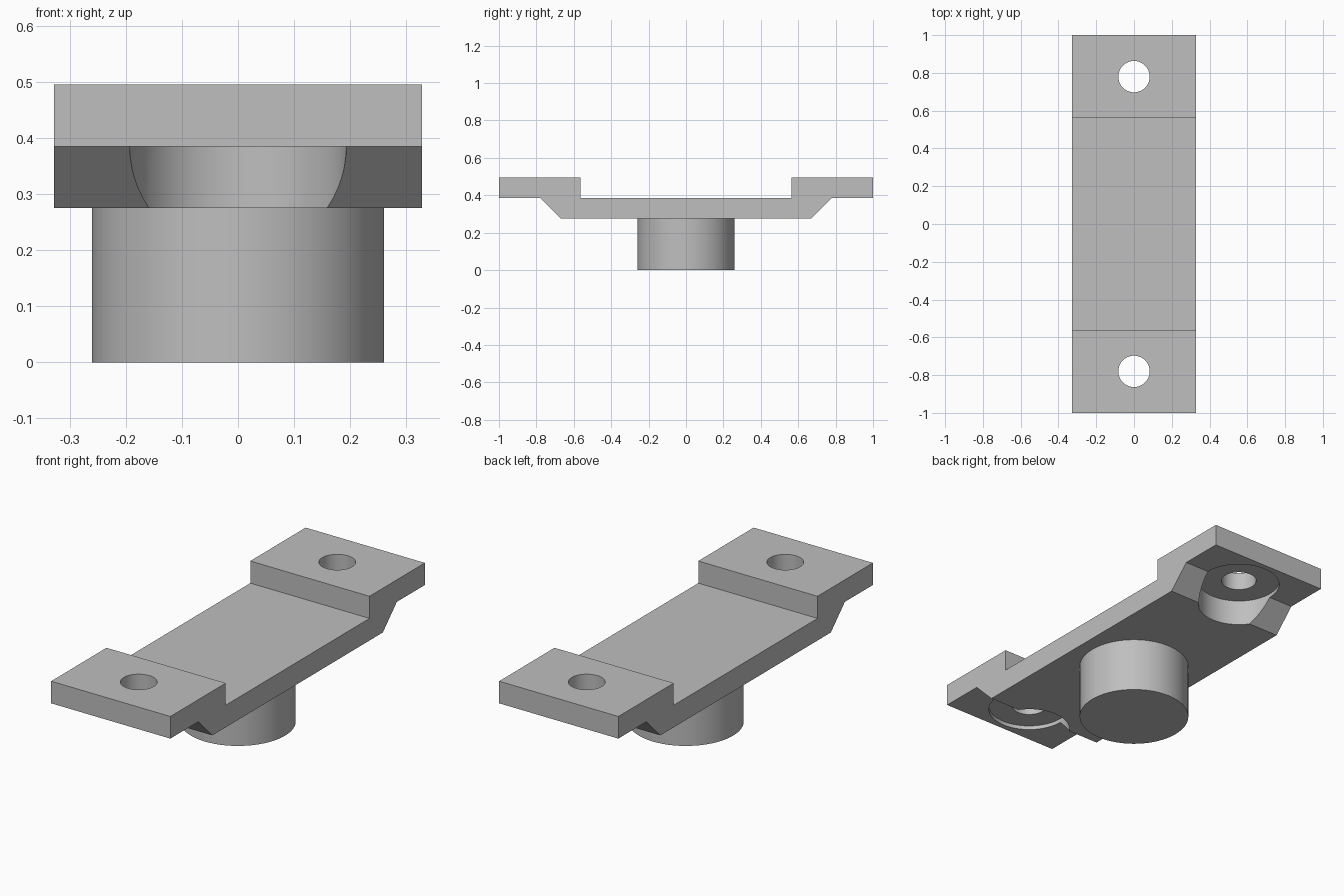
import bpy
import bmesh
import math

cube = bpy.data.objects.get("Cube")
if cube:
    bpy.data.objects.remove(cube, do_unlink=True)

HALF_WIDTH = 0.328
HOLE_Y = 0.78
FLANGE_Z, TOP_Z, BASE_Z = 0.385, 0.495, 0.275

grey = bpy.data.materials.new("plain grey")
grey.use_nodes = True
colour = (0.52, 0.52, 0.52, 1)
grey.diffuse_color = colour
grey.node_tree.nodes["Principled BSDF"].inputs["Base Color"].default_value = colour


def finish(bm, name):
    bmesh.ops.recalc_face_normals(bm, faces=bm.faces)
    mesh = bpy.data.meshes.new(name)
    bm.to_mesh(mesh)
    bm.free()
    mesh.materials.append(grey)
    obj = bpy.data.objects.new(name, mesh)
    bpy.context.collection.objects.link(obj)
    return obj


def cylinder(name, radius, y, z0, z1):
    bm = bmesh.new()
    bmesh.ops.create_cone(bm, cap_ends=True, segments=64, radius1=radius,
                          radius2=radius, depth=z1 - z0)
    bmesh.ops.translate(bm, vec=(0, y, (z0 + z1) / 2), verts=bm.verts)
    return finish(bm, name)


def smooth(obj):
    bpy.ops.object.select_all(action="DESELECT")
    obj.select_set(True)
    bpy.context.view_layer.objects.active = obj
    bpy.ops.object.shade_smooth_by_angle(angle=math.radians(30))


# Stepped strap: mirrored side profile extruded across the width
half = [(0.67, BASE_Z), (HOLE_Y, FLANGE_Z), (1, FLANGE_Z),
        (1, TOP_Z), (0.565, TOP_Z), (0.565, FLANGE_Z)]
profile = half + [(-y, z) for y, z in reversed(half)]
bm = bmesh.new()
side = bm.faces.new([bm.verts.new((-HALF_WIDTH, y, z)) for y, z in profile])
extruded = bmesh.ops.extrude_face_region(bm, geom=[side], use_keep_orig=True)
new_verts = [v for v in extruded["geom"] if isinstance(v, bmesh.types.BMVert)]
bmesh.ops.translate(bm, vec=(2 * HALF_WIDTH, 0, 0), verts=new_verts)
strap = finish(bm, "mounting_strap")

# Bolt holes with counterbores from below at both ends
cutters = []
for y, end in ((-HOLE_Y, "front"), (HOLE_Y, "back")):
    cutters.append(cylinder(end + "_counterbore_cutter", 0.193, y, 0.1, 0.405))
    cutters.append(cylinder(end + "_hole_cutter", 0.083, y, 0.05, 0.7))
bpy.context.view_layer.objects.active = strap
for cutter in cutters:
    cutter.hide_render = True
    cut = strap.modifiers.new(cutter.name, "BOOLEAN")
    cut.operation = "DIFFERENCE"
    cut.solver = "EXACT"
    cut.object = cutter
    bpy.ops.object.modifier_apply(modifier=cut.name)
for cutter in cutters:
    bpy.data.objects.remove(cutter, do_unlink=True)
smooth(strap)

# Round boss below the strap
smooth(cylinder("round_boss", 0.26, 0, 0, BASE_Z))
